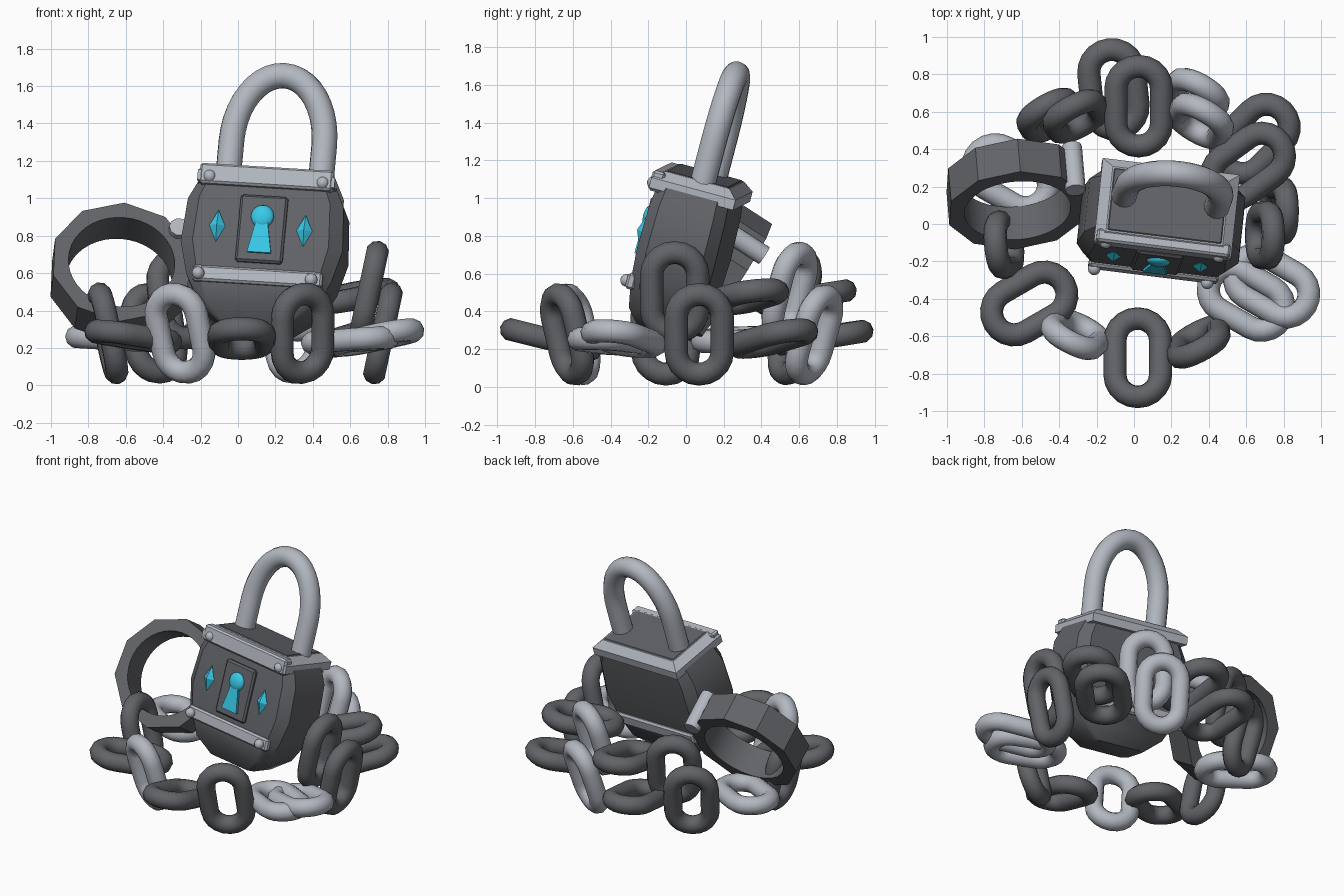
import bpy, bmesh
from math import sin, cos, pi, radians, floor
from mathutils import Matrix, Vector

cube = bpy.data.objects.get("Cube")
if cube:
    bpy.data.objects.remove(cube, do_unlink=True)


def material(name, rgb):
    mat = bpy.data.materials.new(name)
    mat.use_nodes = True
    mat.diffuse_color = (*rgb, 1)
    node = mat.node_tree.nodes["Principled BSDF"]
    node.inputs["Base Color"].default_value = (*rgb, 1)
    node.inputs["Roughness"].default_value = 0.6
    return mat


DARK = material("dark iron", (0.122, 0.126, 0.138))
LIGHT = material("pale steel", (0.45, 0.48, 0.53))
CYAN = material("cyan glow", (0.04, 0.60, 0.82))


def finish(bm, name, mat, matrix, angle=30):
    bmesh.ops.recalc_face_normals(bm, faces=bm.faces)
    mesh = bpy.data.meshes.new(name)
    bm.to_mesh(mesh)
    bm.free()
    mesh.materials.append(mat)
    obj = bpy.data.objects.new(name, mesh)
    bpy.context.collection.objects.link(obj)
    obj.matrix_world = matrix
    bpy.ops.object.select_all(action='DESELECT')
    obj.select_set(True)
    bpy.context.view_layer.objects.active = obj
    bpy.ops.object.shade_smooth_by_angle(angle=radians(angle))
    return obj


def loft(rings, name, mat, matrix, closed=False, angle=30):
    """Skin a row of equal point loops; either cap the ends or close the row."""
    bm = bmesh.new()
    loops = [[bm.verts.new(p) for p in ring] for ring in rings]
    n = len(loops[0])
    for i in range(len(loops) - (not closed)):
        a, b = loops[i], loops[(i + 1) % len(loops)]
        for j in range(n):
            k = (j + 1) % n
            bm.faces.new((a[j], a[k], b[k], b[j]))
    if not closed:
        bm.faces.new(loops[0])
        bm.faces.new(loops[-1])
    return finish(bm, name, mat, matrix, angle)


def tube(path, radius, name, mat, matrix, closed, sides=10):
    """Sweep a circle along a path lying in the local XZ plane."""
    rings, n = [], len(path)
    for i, p in enumerate(path):
        before = path[i - 1] if closed or i else p
        after = path[(i + 1) % n] if closed or i < n - 1 else p
        t = (after - before).normalized()
        side = Vector((-t.z, 0, t.x))
        rings.append([p + radius * (cos(a) * side + sin(a) * Vector((0, 1, 0)))
                      for a in (2 * pi * j / sides for j in range(sides))])
    return loft(rings, name, mat, matrix, closed, 50)


def box(name, mat, matrix, center, size, bevel=0.012):
    bm = bmesh.new()
    bmesh.ops.create_cube(bm, size=1)
    bmesh.ops.scale(bm, vec=size, verts=bm.verts)
    bmesh.ops.bevel(bm, geom=bm.edges[:], offset=bevel, segments=1, affect='EDGES')
    return finish(bm, name, mat, matrix @ Matrix.Translation(center), 20)


def ball(name, mat, matrix, center, size):
    bm = bmesh.new()
    bmesh.ops.create_uvsphere(bm, u_segments=14, v_segments=8, radius=1)
    bmesh.ops.scale(bm, vec=size, verts=bm.verts)
    return finish(bm, name, mat, matrix @ Matrix.Translation(center), 60)


# Leaning frame of the padlock, with its origin at the middle of the top
up = Vector((0.09, 0.25, 0.96)).normalized()
back = up.cross(Vector((0.985, -0.127, -0.08))).normalized()
across = back.cross(up)
lock = Matrix((across, back, up)).transposed().to_4x4()
lock.translation = (0.18, 0.095, 1.11)


# Padlock body: chamfered sections narrowing to the bottom
def section(w, d, z):
    c, e = 0.84 * w, 0.72 * d
    return [(c, -d, z), (w, -e, z), (w, e, z), (c, d, z),
            (-c, d, z), (-w, e, z), (-w, -e, z), (-c, -d, z)]


profile = [(0.35, 0.19, -0.03), (0.42, 0.207, -0.18), (0.437, 0.212, -0.42),
           (0.39, 0.205, -0.60), (0.31, 0.185, -0.75), (0.19, 0.12, -0.85)]
loft([section(*p) for p in profile], "lock_body", DARK, lock, angle=40)

# Sloping collar around the top, with the dark lid inside it
collar = [(0.37, 0.232, -0.095), (0.37, 0.232, -0.04), (0.315, 0.18, 0.005)]
loft([[(-w, -d, z), (w, -d, z), (w, d, z), (-w, d, z)] for w, d, z in collar],
     "top_collar", LIGHT, lock)
box("lid", DARK, lock, (0, 0, -0.01), (0.62, 0.35, 0.04), 0.008)

# Trim bars on the front and back, with rivets
box("top_bar_front", LIGHT, lock, (0, -0.2, -0.055), (0.72, 0.07, 0.11))
for s, side in ((-1, "front"), (1, "back")):
    box(f"lower_bar_{side}", LIGHT, lock, (0, s * 0.2, -0.605), (0.70, 0.05, 0.085))
for s, side in ((-1, "right"), (1, "left")):
    for x, y, z, level in ((0, -0.222, -0.07, "upper"), (-0.012, -0.23, -0.61, "lower")):
        ball(f"rivet_{level}_{side}", LIGHT, lock, (x + s * 0.305, y, z), (0.034,) * 3)

# Keyhole plate and glowing keyhole
box("keyhole_plate", DARK, lock, (0, -0.213, -0.345), (0.255, 0.04, 0.37))
ball("keyhole_round", CYAN, lock, (0, -0.232, -0.278), (0.063, 0.03, 0.063))
slot = [(-0.03, -0.30), (0.03, -0.30), (0.065, -0.48), (-0.065, -0.48)]
loft([[(x, y, z) for x, z in slot] for y in (-0.22, -0.25)],
     "keyhole_slot", CYAN, lock)

# Diamond studs either side of the keyhole
for s, side in ((-1, "right"), (1, "left")):
    bm = bmesh.new()
    for d in (-1, 1):
        bmesh.ops.create_cone(bm, segments=4, radius1=0.043, radius2=0, depth=0.088,
                              matrix=Matrix.Rotation(0 if d > 0 else pi, 4, 'X')
                              @ Matrix.Translation((0, 0, 0.044)))
    bmesh.ops.scale(bm, vec=(1, 0.75, 1), verts=bm.verts)
    finish(bm, f"diamond_{side}", CYAN,
           lock @ Matrix.Translation((s * 0.235 - 0.005, -0.218, -0.34)), 10)

# Padlock bow
arch = [Vector((0.25 * cos(pi * i / 20), 0, 0.2 + 0.375 * sin(pi * i / 20)))
        for i in range(21)]
arch = [Vector((0.25, 0, -0.06))] + arch + [Vector((-0.25, 0, -0.06))]
tube(arch, 0.069, "lock_bow", LIGHT,
     lock @ Matrix.Translation((0.012, 0.03, 0)), False, 14)

# Open cuff: ten flat sides outside, round inside
cuff = (Matrix.Translation((-0.63, 0.16, 0.602)) @ Matrix.Rotation(radians(5), 4, 'Z')
        @ Matrix.Rotation(radians(-33), 4, 'X') @ Matrix.Rotation(radians(-13), 4, 'Y'))
SIDES, STEPS = 10, 40
rings = []
for i in range(STEPS):
    a = 2 * pi * i / STEPS
    wedge = 2 * pi / SIDES
    inside = a - wedge * floor(a / wedge + 1e-6) - wedge / 2
    outer = 0.38 * cos(wedge / 2) / cos(inside)
    rings.append([(r * cos(a), y, r * sin(a)) for r, y in
                  ((outer, -0.105), (outer, 0.105), (0.285, 0.105), (0.285, -0.105))])
loft(rings, "cuff", DARK, cuff, True, 20)
bm = bmesh.new()
bmesh.ops.create_cone(bm, cap_ends=True, segments=10, radius1=0.055, radius2=0.055,
                      depth=0.28, matrix=Matrix.Rotation(pi / 2, 4, 'X'))
finish(bm, "cuff_hinge", LIGHT, cuff @ Matrix.Translation((0.355, 0, 0.125)), 40)

# Chain link outline: a long oval standing upright
oval = []
for end in (1, -1):
    for i in range(11):
        a = pi * i / 10
        oval.append(Vector((end * 0.122 * cos(a), 0, end * (0.094 + 0.122 * sin(a)))))

# Lying links: x, y, z, heading, rise
lying = [
    (DARK, [(0.02, -0.715, 0.25, 90, -14), (-0.56, -0.425, 0.26, 30, -8),
            (-0.11, 0.72, 0.26, 96, 9), (0.025, 0.63, 0.475, 90, 9),
            (0.645, 0.455, 0.255, 45, 12), (0.61, 0.31, 0.475, 36, 10)]),
    (LIGHT, [(-0.66, 0.255, 0.25, 150, 3), (0.60, -0.40, 0.24, -30, 4),
             (0.735, -0.33, 0.255, -30, 11)])]
# Standing links: x, y, z, heading, lean, roll
standing = [
    (DARK, [(0.345, -0.63, 0.278, 28, 12, -6), (-0.695, -0.11, 0.278, 95, -12, 0),
            (-0.45, 0.58, 0.278, 30, -15, 0), (-0.31, 0.575, 0.46, 28, -15, 0),
            (0.775, 0.07, 0.278, 90, 12, 0), (0.70, -0.06, 0.50, 90, 12, 0)]),
    (LIGHT, [(-0.31, -0.59, 0.278, -27, 14, -6), (0.33, 0.68, 0.275, -30, -18, 0),
             (0.355, 0.55, 0.50, -30, -16, 0)])]


def turn(degrees, axis):
    return Matrix.Rotation(radians(degrees), 4, axis)


for mat, links in lying:
    for i, (x, y, z, heading, rise) in enumerate(links):
        m = (Matrix.Translation((x, y, z)) @ turn(heading, 'Z') @ turn(-rise, 'Y')
             @ turn(90, 'Y') @ turn(90, 'Z'))
        tube(oval, 0.062, f"lying_link_{i + 1}", mat, m, True)
for mat, links in standing:
    for i, (x, y, z, heading, lean, roll) in enumerate(links):
        m = (Matrix.Translation((x, y, z)) @ turn(heading, 'Z') @ turn(lean, 'X')
             @ turn(roll, 'Y'))
        tube(oval, 0.062, f"standing_link_{i + 1}", mat, m, True)
